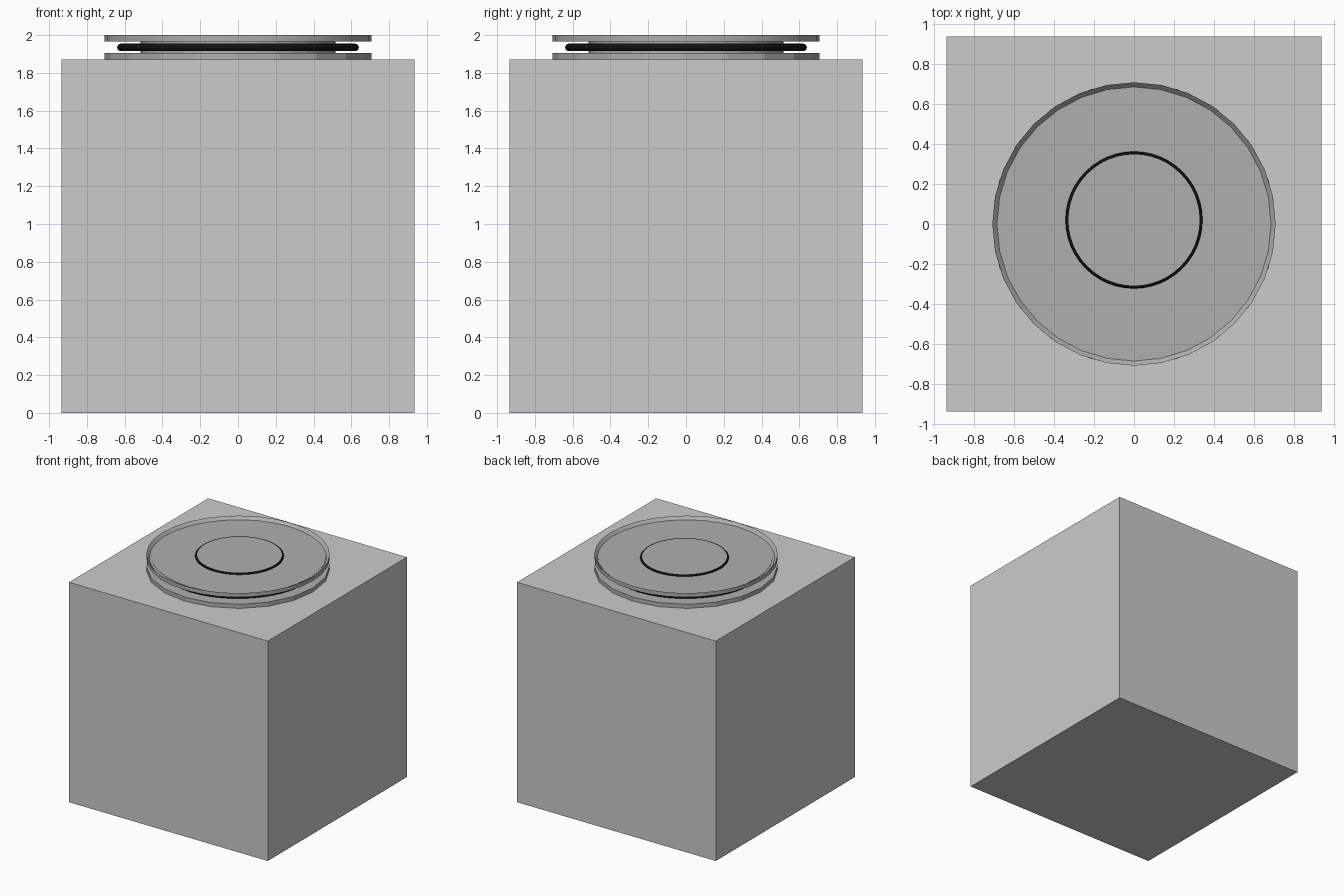
import bpy, bmesh, math

if "Cube" in bpy.data.objects:
    bpy.data.objects.remove(bpy.data.objects["Cube"])


def material(name, v):
    m = bpy.data.materials.new(name)
    m.diffuse_color = (v, v, v, 1)
    m.use_nodes = True
    m.node_tree.nodes["Principled BSDF"].inputs["Base Color"].default_value = m.diffuse_color
    return m


grey = material("dark_grey", 0.43)
black = material("black", 0.006)


def finish(name, mat, y=0.0):
    ob = bpy.context.object
    ob.name = name
    ob.location.y += y
    if mat:
        ob.data.materials.append(mat)
    return ob


def smooth():
    bpy.ops.object.shade_smooth_by_angle(angle=math.radians(30))


def disc(name, r, z0, z1, n, mat, y=0.0):
    bpy.ops.mesh.primitive_cylinder_add(vertices=n, radius=r, depth=z1 - z0,
                                        location=(0, 0, (z0 + z1) / 2))
    return finish(name, mat, y)


def ring(name, major, minor, z, mat, y=0.0):
    bpy.ops.mesh.primitive_torus_add(major_radius=major, minor_radius=minor,
                                     major_segments=48, minor_segments=12,
                                     location=(0, 0, z))
    smooth()
    return finish(name, mat, y)


# Main box
bpy.ops.mesh.primitive_cube_add(size=1.87, location=(0, 0, 0.935))
finish("box_body", None)

# Faceted base plate and the neck carrying the tray
disc("base_plate", 0.707, 1.87, 1.905, 20, grey)
disc("neck", 0.515, 1.90, 1.968, 32, grey)

# Black gasket ring between the plates
ring("gasket_ring", 0.62, 0.02, 1.935, black)

# Tray: top face inset and pushed down to leave a thin rim
tray = disc("tray", 0.707, 1.965, 2.0, 32, grey)
bm = bmesh.new()
bm.from_mesh(tray.data)
top = [f for f in bm.faces if f.normal.z > 0.9]
bmesh.ops.inset_region(bm, faces=top, thickness=0.023)
for v in top[0].verts:
    v.co.z -= 0.025
bm.to_mesh(tray.data)
bm.free()
smooth()

# Tray mat, set slightly back
disc("tray_mat", 0.671, 1.97, 1.978, 32, grey, 0.01)

# Centre button with its black surround
disc("centre_button", 0.33, 1.97, 1.99, 48, grey, 0.02)
ring("button_surround", 0.331, 0.011, 1.980, black, 0.02)
